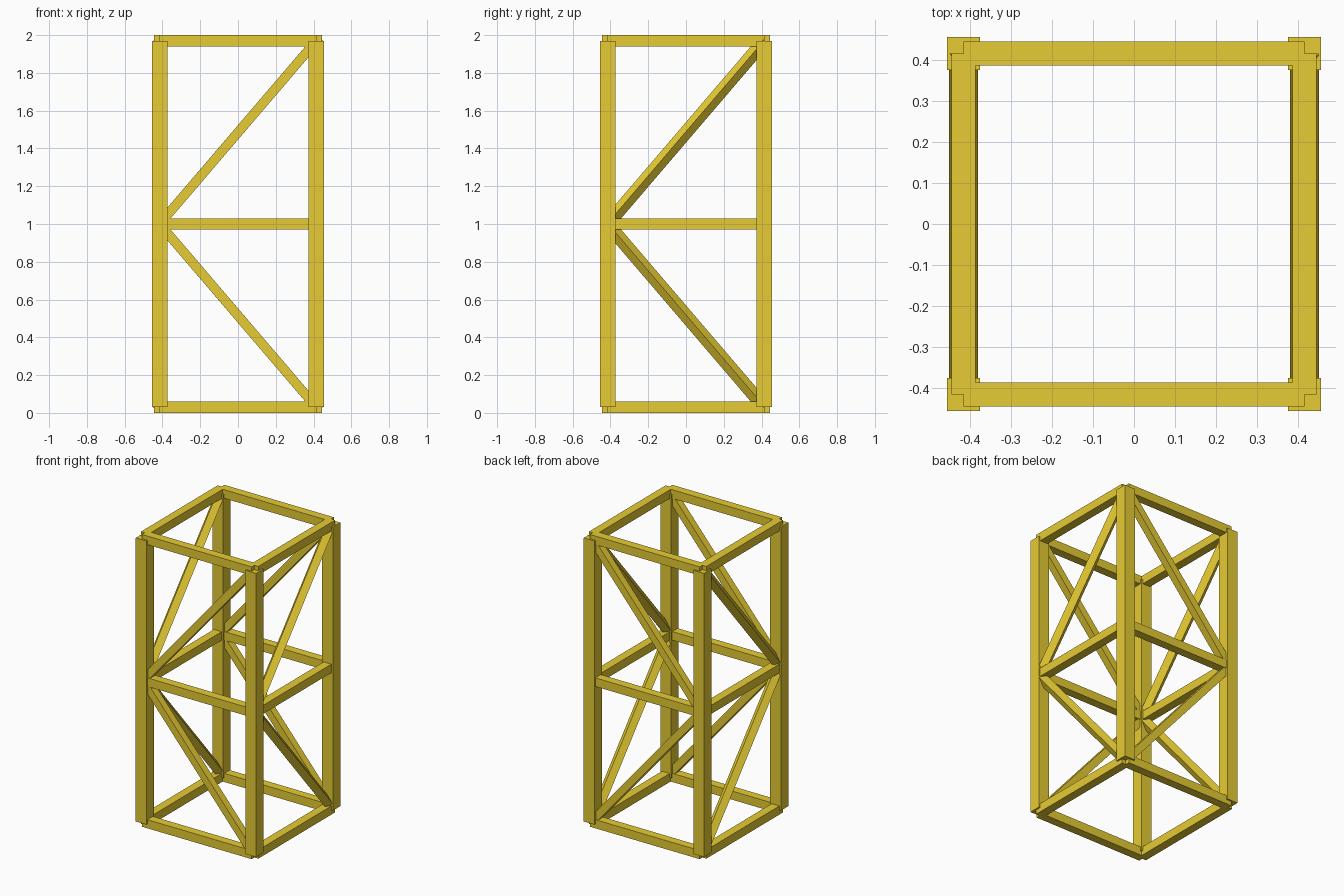
import bpy
from mathutils import Vector

if "Cube" in bpy.data.objects:
    bpy.data.objects.remove(bpy.data.objects["Cube"], do_unlink=True)

# One flat colour for the whole frame
paint = bpy.data.materials.new("mustard_yellow")
paint.use_nodes = True
colour = (0.79, 0.6, 0.033, 1)
paint.diffuse_color = colour
paint.node_tree.nodes["Principled BSDF"].inputs["Base Color"].default_value = colour

HALF = 0.415                      # post centre lines
LOW, MID, HIGH = 0.03, 1.0, 1.97  # ring centre heights


def beam(name, start, end, width):
    """Square bar between two points, turned from the x axis by the shortest rotation."""
    start, end = Vector(start), Vector(end)
    span = end - start
    bpy.ops.mesh.primitive_cube_add(size=1)
    bar = bpy.context.object
    bar.name = name
    bar.scale = (span.length, width, width)
    bar.location = (start + end) / 2
    bar.rotation_mode = 'QUATERNION'
    bar.rotation_quaternion = Vector((1, 0, 0)).rotation_difference(span)
    bar.data.materials.append(paint)


# Corner posts
for x_name, x in (("right", -HALF), ("left", HALF)):
    for y_name, y in (("front", -HALF), ("back", HALF)):
        beam(f"{y_name}_{x_name}_post", (x, y, LOW), (x, y, HIGH), 0.081)

# Horizontal rings
for level, z in (("bottom", LOW), ("middle", MID), ("top", HIGH)):
    for name, y in (("front", -HALF), ("back", HALF)):
        beam(f"{level}_{name}_rail", (-HALF, y, z), (HALF, y, z), 0.059)
    for name, x in (("right", -HALF), ("left", HALF)):
        beam(f"{level}_{name}_rail", (x, -HALF, z), (x, HALF, z), 0.059)

# Diagonal braces, each running upward: lower ones end and upper ones start at the middle ring
for level, side, bottom, top in (("lower", -HALF, LOW, MID), ("upper", HALF, MID, HIGH)):
    for name, y in (("front", -HALF), ("back", HALF)):
        beam(f"{level}_{name}_brace", (-side, y, bottom), (side, y, top), 0.05)
    for name, x in (("right", -HALF), ("left", HALF)):
        beam(f"{level}_{name}_brace", (x, -side, bottom), (x, side, top), 0.05)
